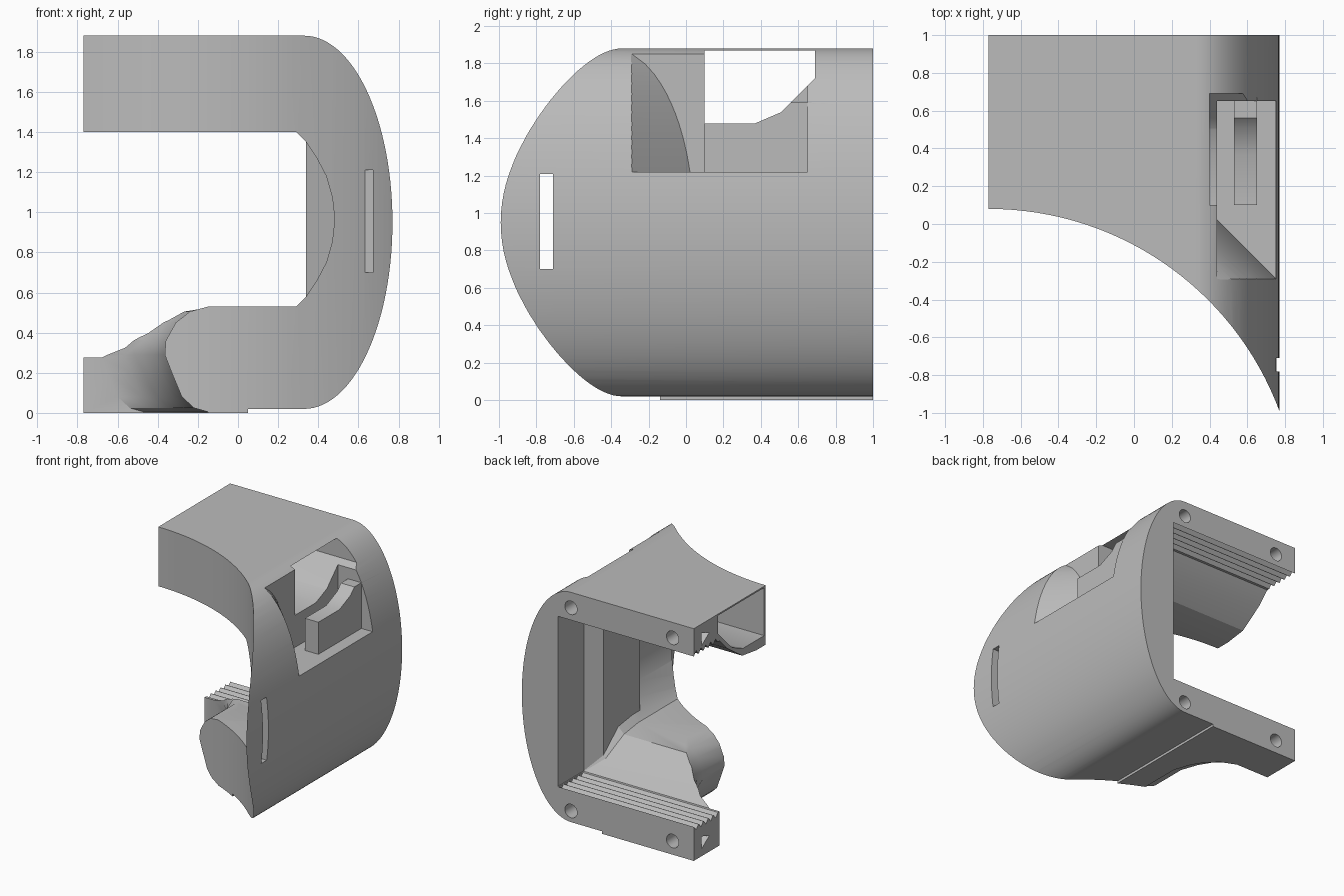
import bpy, bmesh, math
from mathutils import Vector

cube = bpy.data.objects.get("Cube")
if cube:
    bpy.data.objects.remove(cube, do_unlink=True)

grey = bpy.data.materials.new("plain grey")
grey.use_nodes = True
grey.diffuse_color = (0.5, 0.5, 0.5, 1)
grey.node_tree.nodes["Principled BSDF"].inputs["Base Color"].default_value = (0.5, 0.5, 0.5, 1)


def loft(name, rings):
    """Closed solid through a list of equal-length point rings."""
    bm = bmesh.new()
    loops = [[bm.verts.new(p) for p in ring] for ring in rings]
    count = len(loops[0])
    for a, b in zip(loops, loops[1:]):
        for i in range(count):
            j = (i + 1) % count
            bm.faces.new((a[i], a[j], b[j], b[i]))
    bm.faces.new(loops[0])
    bm.faces.new(loops[-1])
    bmesh.ops.recalc_face_normals(bm, faces=bm.faces[:])
    mesh = bpy.data.meshes.new(name)
    bm.to_mesh(mesh)
    bm.free()
    mesh.materials.append(grey)
    obj = bpy.data.objects.new(name, mesh)
    bpy.context.collection.objects.link(obj)
    return obj


def along_x(name, yz, x0, x1):
    return loft(name, [[(x, y, z) for y, z in yz] for x in (x0, x1)])


def along_y(name, xz, y0, y1):
    return loft(name, [[(x, y, z) for x, z in xz] for y in (y0, y1)])


def box(name, x, y, z):
    return along_x(name, [(y[0], z[0]), (y[1], z[0]), (y[1], z[1]), (y[0], z[1])], *x)


def circle(cx, cy, r, n):
    return [(cx + r * math.cos(2 * math.pi * i / n), cy + r * math.sin(2 * math.pi * i / n)) for i in range(n)]


def combine(tool, operation="DIFFERENCE"):
    mod = body.modifiers.new("cut", "BOOLEAN")
    mod.operation = operation
    mod.solver = "EXACT"
    mod.object = tool
    bpy.context.view_layer.objects.active = body
    bpy.ops.object.modifier_apply(modifier=mod.name)
    bpy.data.objects.remove(tool, do_unlink=True)


MID = 0.95


def skin(z):
    """Outer x of the elliptical side at height z."""
    return 0.33 + 0.44 * math.sqrt(max(0, 1 - ((z - MID) / 0.93) ** 2))


# Outer shell: flat top and base, elliptical side, thin step under the base
arc = [math.pi / 2 - math.pi * i / 56 for i in range(57)]
outline = [(0.33 + 0.44 * math.cos(a), MID + 0.93 * math.sin(a)) for a in arc]
outline += [(0.05, 0.02), (0.05, 0), (-0.77, 0), (-0.77, 1.88)]
body = along_y("clamp_body", outline, -1.1, 1)

# Curved front
plan = circle(-0.77, -1.563, 1.643, 160)
combine(loft("front_cutter", [[(x, y, z) for x, y in plan] for z in (-1, 3)]))

# Stepped throat, narrowing from back to front
throat = []
for y, x, gap, c in ((1.2, 0.446, 0.69, 0.004), (0.67, 0.446, 0.69, 0.004), (0.57, 0.34, 0.59, 0.02),
                     (0.38, 0.34, 0.46, 0.05), (0.2, 0.34, 0.435, 0.05), (-1.3, 0.34, 0.435, 0.05)):
    lo, hi = 0.965 - gap, 0.965 + gap
    throat.append([(-1.6, y, lo), (x - c, y, lo), (x, y, lo + c), (x, y, hi - c), (x - c, y, hi), (-1.6, y, hi)])
combine(loft("throat_cutter", throat))

# Rounded relief at the front of the throat
half = [(0, 0.42), (0.28, 0.425), (0.34, 0.385), (0.39, 0.31), (0.44, 0.215), (0.47, 0.11)]
relief = [(x, 0.965 - h) for x, h in half] + [(0.482, 0.965)] + [(x, 0.965 + h) for x, h in reversed(half)]
combine(loft("relief_cutter", [[(x, -1.3, z) for x, z in relief],
                               [(x, 0.1 - (x - 0.34), z) for x, z in relief]]))

# Rounded end of the lower jaw, blending back into the lower rail
lobe = [(-1.2, -0.1), (-0.13, -0.1), (-0.15, 0.005), (-0.22, 0.025), (-0.28, 0.08), (-0.33, 0.2),
        (-0.365, 0.29), (-0.36, 0.36), (-0.31, 0.45), (-0.24, 0.505), (-0.13, 0.535), (-0.13, 0.7), (-1.2, 0.7)]
steps = ((-0.6, 0), (0.3, 0), (0.44, -0.05), (0.54, -0.11), (0.62, -0.2), (0.67, -0.32))
combine(loft("lobe_cutter", [[(x + s, y, z) for x, z in lobe] for y, s in steps]))

# Ridged grips on both rails
for sign in (-1, 1):
    face = 0.965 + sign * 0.69
    grooves = [(0.68, face - sign * 0.1)]
    for i in range(5):
        y = 0.69 + i * 0.062
        grooves += [(y, face - sign * 0.002), (y + 0.031, face + sign * 0.035)]
    grooves += [(1.0, face), (1.1, face), (1.1, face - sign * 0.1)]
    combine(along_x("grip_cutter", grooves, -1, 0.44))

# Side pocket with a swept front wall
pocket = []
for i in range(13):
    z = 1.22 + 0.63 * i / 12
    x = skin(z)
    pocket.append([(0.44, x - 0.73, z), (x + 0.1, -0.39, z), (x + 0.1, 0.65, z), (0.44, 0.65, z)])
combine(loft("pocket_cutter", pocket))
combine(box("pocket_plate", (0.53, 0.65), (0.1, 0.67), (1.2, 1.59)), "UNION")

# Tunnel running through the upper jaw
tunnel = [(0.1, 1.48), (0.37, 1.48), (0.51, 1.54), (0.69, 1.72), (0.69, 1.868), (0.1, 1.868)]
combine(along_x("tunnel_cutter", tunnel, -1, 1))

# Strap slot near the front edge
combine(box("slot_cutter", (0.4, 0.9), (-0.78, -0.71), (0.7, 1.21)))

# Screw holes in the back, triangular sockets in the rail ends
for z in (0.11, 1.755):
    for x in (0.33, -0.58):
        combine(along_y("screw_cutter", circle(x, z, 0.055, 24), 0.86, 1.1))
    combine(along_x("socket_cutter", [(0.9, z + 0.05), (0.9, z - 0.05), (0.8, z + 0.02)], -0.9, -0.66))

bpy.ops.object.select_all(action="DESELECT")
body.select_set(True)
bpy.context.view_layer.objects.active = body
bpy.ops.object.shade_smooth_by_angle(angle=math.radians(25))
